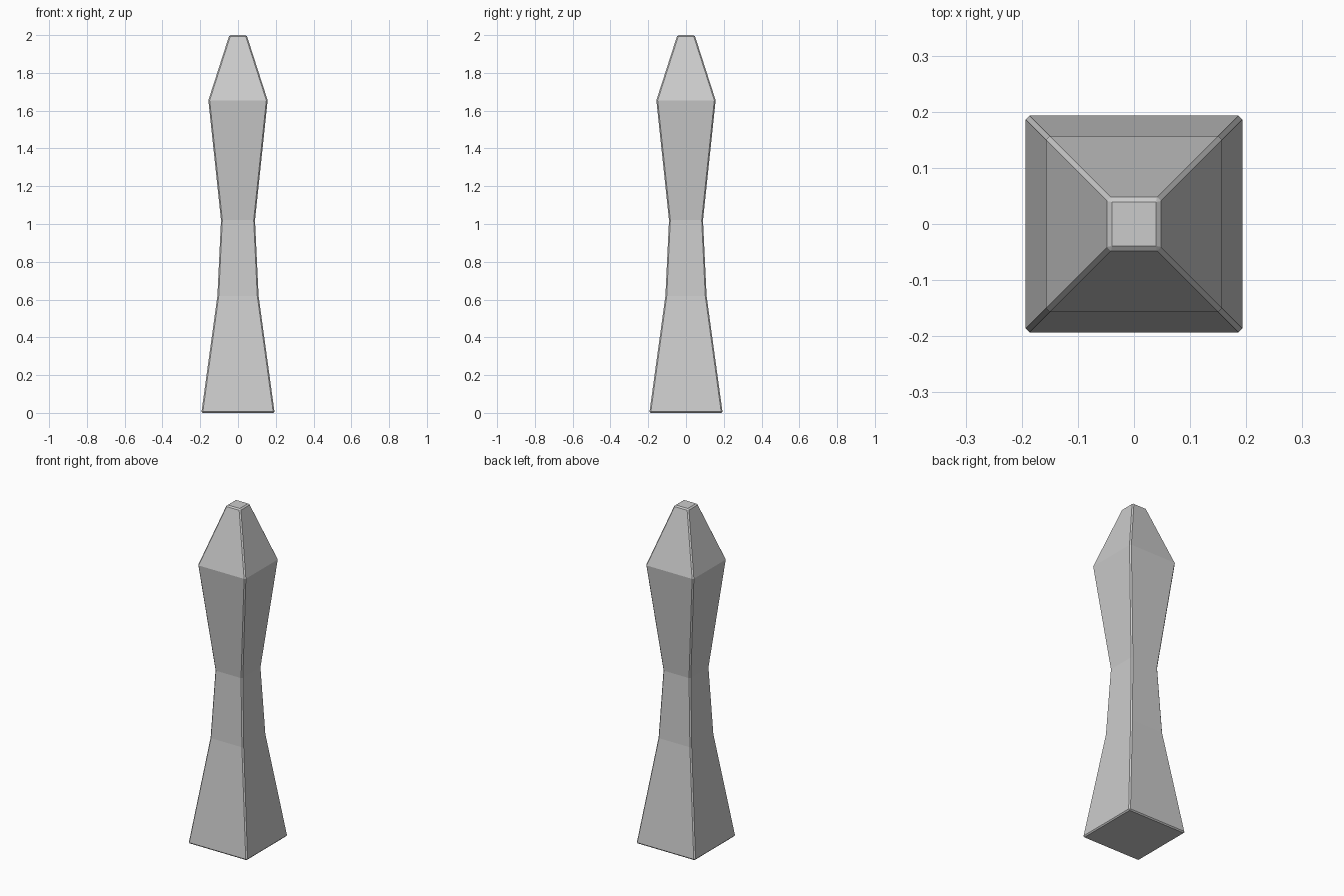
import bpy, bmesh

if "Cube" in bpy.data.objects:
    bpy.data.objects.remove(bpy.data.objects["Cube"])

# square cross-sections from base to tip: (height, half width)
profile = [(0, 0.194), (0.62, 0.109), (1.02, 0.09), (1.655, 0.157), (2.0, 0.046)]
corners = [(-1, -1), (1, -1), (1, 1), (-1, 1)]

# lofted square pillar
bm = bmesh.new()
rings = [[bm.verts.new((x * h, y * h, z)) for x, y in corners] for z, h in profile]
for low, high in zip(rings, rings[1:]):
    for i in range(4):
        j = (i + 1) % 4
        bm.faces.new((low[i], low[j], high[j], high[i]))
bm.faces.new(rings[0][::-1])
bm.faces.new(rings[-1])

mesh = bpy.data.meshes.new("pillar")
bm.to_mesh(mesh)
bm.free()
pillar = bpy.data.objects.new("pillar", mesh)
bpy.context.collection.objects.link(pillar)

# thin chamfer on the corners, base and tip edges only
bevel = pillar.modifiers.new("chamfer", 'BEVEL')
bevel.width = 0.007
bevel.segments = 1
bevel.limit_method = 'ANGLE'
bevel.angle_limit = 0.6
